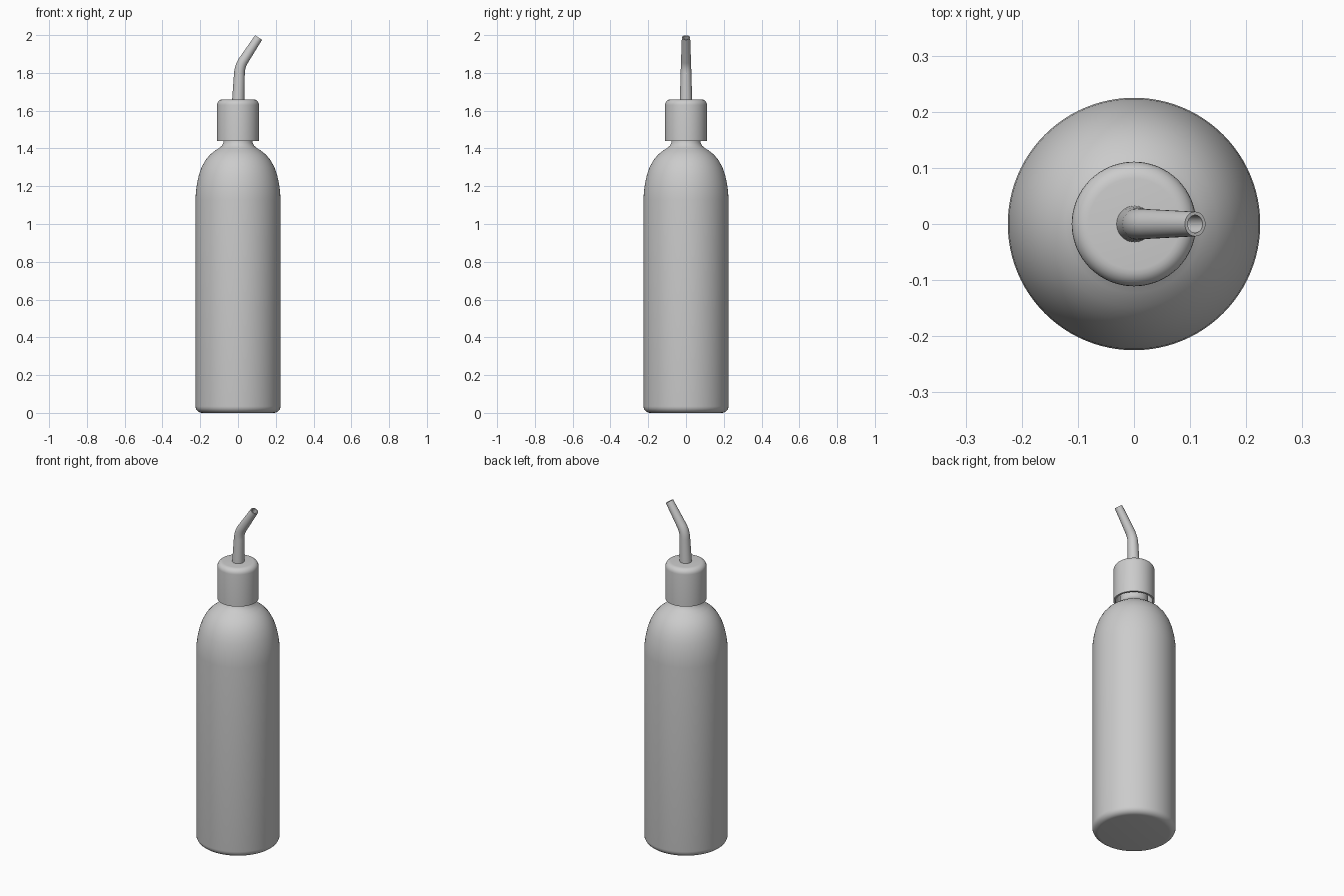
import bpy, bmesh
from math import sin, cos, pi, radians
from mathutils import Vector

if "Cube" in bpy.data.objects:
    bpy.data.objects.remove(bpy.data.objects["Cube"])


def arc(cx, cz, r, a0, a1, n=6):
    """Quarter-round profile points, angles in degrees."""
    return [(cx + r * cos(radians(a0 + (a1 - a0) * i / n)),
             cz + r * sin(radians(a0 + (a1 - a0) * i / n))) for i in range(n + 1)]


def skin(name, rings, close=False):
    """Bridge a list of vertex rings into a smooth shaded object."""
    bm = bmesh.new()
    loops = [[bm.verts.new(p) for p in ring] for ring in rings]
    n = len(loops[0])
    pairs = list(zip(loops, loops[1:])) + ([(loops[-1], loops[0])] if close else [])
    for a, b in pairs:
        for i in range(n):
            j = (i + 1) % n
            bm.faces.new((a[i], a[j], b[j], b[i]))
    if not close:
        bm.faces.new(loops[0][::-1])
        bm.faces.new(loops[-1])
    bmesh.ops.recalc_face_normals(bm, faces=bm.faces)
    mesh = bpy.data.meshes.new(name)
    bm.to_mesh(mesh)
    bm.free()
    ob = bpy.data.objects.new(name, mesh)
    bpy.context.collection.objects.link(ob)
    bpy.ops.object.select_all(action='DESELECT')
    ob.select_set(True)
    bpy.context.view_layer.objects.active = ob
    bpy.ops.object.shade_smooth_by_angle(angle=radians(40))
    return ob


def lathe(name, profile, n=96):
    return skin(name, [[(r * cos(2 * pi * i / n), r * sin(2 * pi * i / n), z)
                        for i in range(n)] for r, z in profile])


def bezier(p0, p1, p2, n=8):
    return [p0.lerp(p1, i / n).lerp(p1.lerp(p2, i / n), i / n) for i in range(n + 1)]


# Bottle: rounded base, straight wall, domed shoulder and neck
shoulder = [(0.225, 1.13), (0.223, 1.17), (0.217, 1.215), (0.207, 1.26), (0.193, 1.3),
            (0.173, 1.337), (0.148, 1.367), (0.122, 1.388), (0.1, 1.402),
            (0.085, 1.415), (0.077, 1.43), (0.075, 1.445), (0.075, 1.62)]
lathe("bottle", arc(0.19, 0.035, 0.035, -90, 0) + shoulder)

# Screw cap: hollow shell with rounded top edge
lathe("cap", [(0.03, 1.635), (0.1, 1.635), (0.1, 1.44), (0.111, 1.44)]
      + arc(0.081, 1.63, 0.03, 0, 90))

# Spout: bent tapering tube with an open bore
base, bend, tip = Vector((0.001, 0, 1.645)), Vector((0.009, 0, 1.835)), Vector((0.109, 0, 1.987))
path = [base] + bezier(bend.lerp(base, 0.2), bend, bend.lerp(tip, 0.2)) + [tip]
dists = [0]
for a, b in zip(path, path[1:]):
    dists.append(dists[-1] + (b - a).length)


def tube(bore, n=32):
    rings = []
    for k, p in enumerate(path):
        d = (path[min(k + 1, len(path) - 1)] - path[max(k - 1, 0)]).normalized()
        side = Vector((d.z, 0, -d.x))
        r = (0.033 - 0.011 * dists[k] / dists[-1]) * bore
        rings.append([p + side * r * cos(2 * pi * i / n)
                      + Vector((0, r * sin(2 * pi * i / n), 0)) for i in range(n)])
    return rings


skin("spout", tube(1.0) + tube(0.72)[::-1], close=True)
